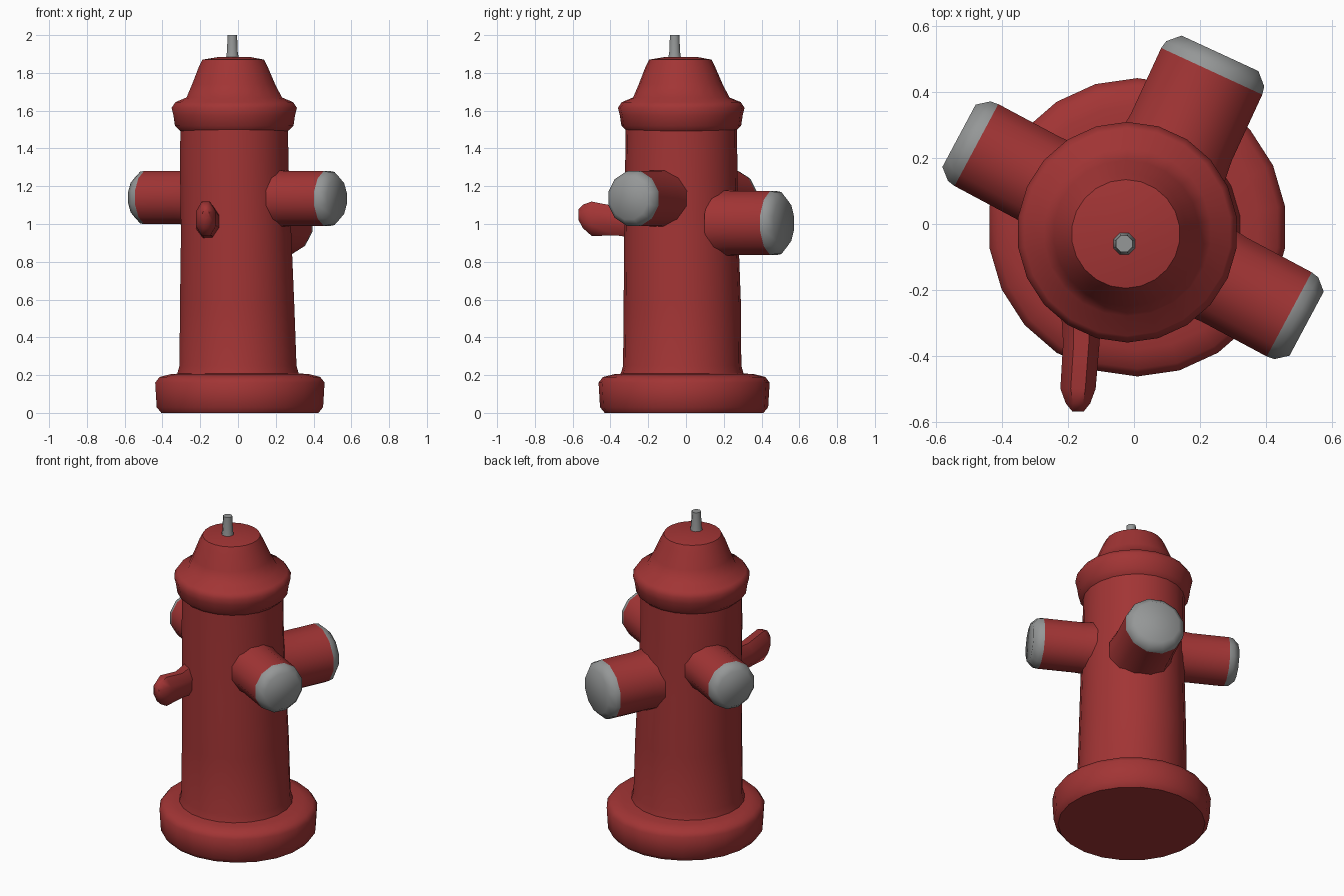
import bpy, bmesh, math
from mathutils import Matrix, Vector

if "Cube" in bpy.data.objects:
    bpy.data.objects.remove(bpy.data.objects["Cube"])


def material(name, rgb):
    m = bpy.data.materials.new(name)
    m.diffuse_color = (*rgb, 1)
    m.use_nodes = True
    m.node_tree.nodes["Principled BSDF"].inputs["Base Color"].default_value = m.diffuse_color
    return m


RED = material("red_paint", (0.36, 0.035, 0.035))
GREY = material("grey_metal", (0.30, 0.31, 0.31))


def loft(name, rings, sides, mat, frame=Matrix(), start=False, end=False, angle=50):
    """Skin elliptical rings (u, v, w, radius_u, radius_v) stacked along the frame's w axis."""
    bm = bmesh.new()
    loops = []
    for u, v, w, ru, rv in rings:
        loops.append([bm.verts.new(frame @ Vector((
            u + ru * math.cos(2 * math.pi * (i + 0.5) / sides),
            v + rv * math.sin(2 * math.pi * (i + 0.5) / sides), w))) for i in range(sides)])
    for a, b in zip(loops, loops[1:]):
        for i in range(sides):
            j = (i + 1) % sides
            bm.faces.new((a[i], a[j], b[j], b[i]))
    if start:
        bm.faces.new(loops[0][::-1])
    if end:
        bm.faces.new(loops[-1])
    me = bpy.data.meshes.new(name)
    bm.to_mesh(me)
    bm.free()
    me.materials.append(mat)
    ob = bpy.data.objects.new(name, me)
    bpy.context.collection.objects.link(ob)
    bpy.ops.object.select_all(action='DESELECT')
    ob.select_set(True)
    bpy.context.view_layer.objects.active = ob
    bpy.ops.object.shade_smooth_by_angle(angle=math.radians(angle))
    return ob


def turned(name, cx, cy, profile, **kw):
    """Upright round part from (radius, z) pairs."""
    return loft(name, [(cx, cy, z, r, r) for r, z in profile], 22, RED, **kw)


def outward(direction, offset, height):
    """Frame whose w axis points sideways out of the body."""
    w = Vector((*direction, 0)).normalized()
    v = Vector((0, 0, 1))
    u = v.cross(w)
    m = Matrix((u, v, w)).transposed().to_4x4()
    m.translation = u * offset + v * height
    return m


# Base flange
turned("base_flange", 0.01, -0.01,
       [(0.42, 0), (0.445, 0.03), (0.453, 0.16), (0.43, 0.19), (0.37, 0.205), (0.30, 0.21)],
       start=True)

# Main barrel, tapering and leaning slightly
loft("barrel", [(0, -0.02, 0.19, 0.33, 0.33), (0, -0.02, 0.25, 0.313, 0.313),
                (-0.005, -0.02, 0.6, 0.305, 0.31), (-0.01, -0.025, 0.95, 0.295, 0.302),
                (-0.02, -0.025, 1.3, 0.29, 0.297), (-0.02, -0.025, 1.51, 0.288, 0.295)], 22, RED)

# Bonnet with its collar
bonnet = [(0, 1.49, 0.285), (0, 1.52, 0.317), (0, 1.575, 0.325), (0, 1.615, 0.335),
          (0, 1.645, 0.315), (0, 1.67, 0.255), (0.003, 1.74, 0.222), (0.005, 1.83, 0.185),
          (0.005, 1.87, 0.165), (0, 1.885, 0.08)]
loft("bonnet", [(-0.02 - s, -0.025 - s, z, r, r) for s, z, r in bonnet], 22, RED, end=True)

# Operating stem
loft("top_stem", [(-0.03, -0.06, 1.87, 0.038, 0.038), (-0.03, -0.06, 1.91, 0.031, 0.031),
                  (-0.03, -0.06, 2.0, 0.027, 0.027)], 8, GREY, end=True)

# Three hose outlets with grey caps: direction, sideways offset, height, radius, start, end
outlets = {
    "large_outlet": ((0.42, 0.91), -0.02, 1.005, 0.175, 0.20, 0.58),
    "left_outlet": ((-0.88, 0.47), 0.014, 1.14, 0.146, 0.22, 0.595),
    "right_outlet": ((0.88, -0.47), -0.02, 1.135, 0.15, 0.22, 0.605),
}
for name, (d, off, h, r, s, e) in outlets.items():
    f = outward(d, off, h)
    loft(name, [(0, 0, w, q, q) for w, q in
                ((s, r * 1.06), (s + 0.1, r), (e - 0.06, r))], 12, RED, f)
    loft(name + "_cap", [(0, 0, w, q, q) for w, q in
                         ((e - 0.06, r), (e - 0.035, r * 0.97), (e, r * 0.76))],
         12, GREY, f, end=True)

# Small front drain spout with pointed end
spout = outward((0, -1), -0.17, 1.02)
loft("front_spout", [(0.01, -0.005, 0.24, 0.068, 0.10), (0.01, -0.005, 0.36, 0.06, 0.083),
                     (0, 0.008, 0.50, 0.058, 0.098), (0, 0.02, 0.545, 0.04, 0.068),
                     (0, 0.03, 0.57, 0.018, 0.03)], 8, RED, spout, end=True)
